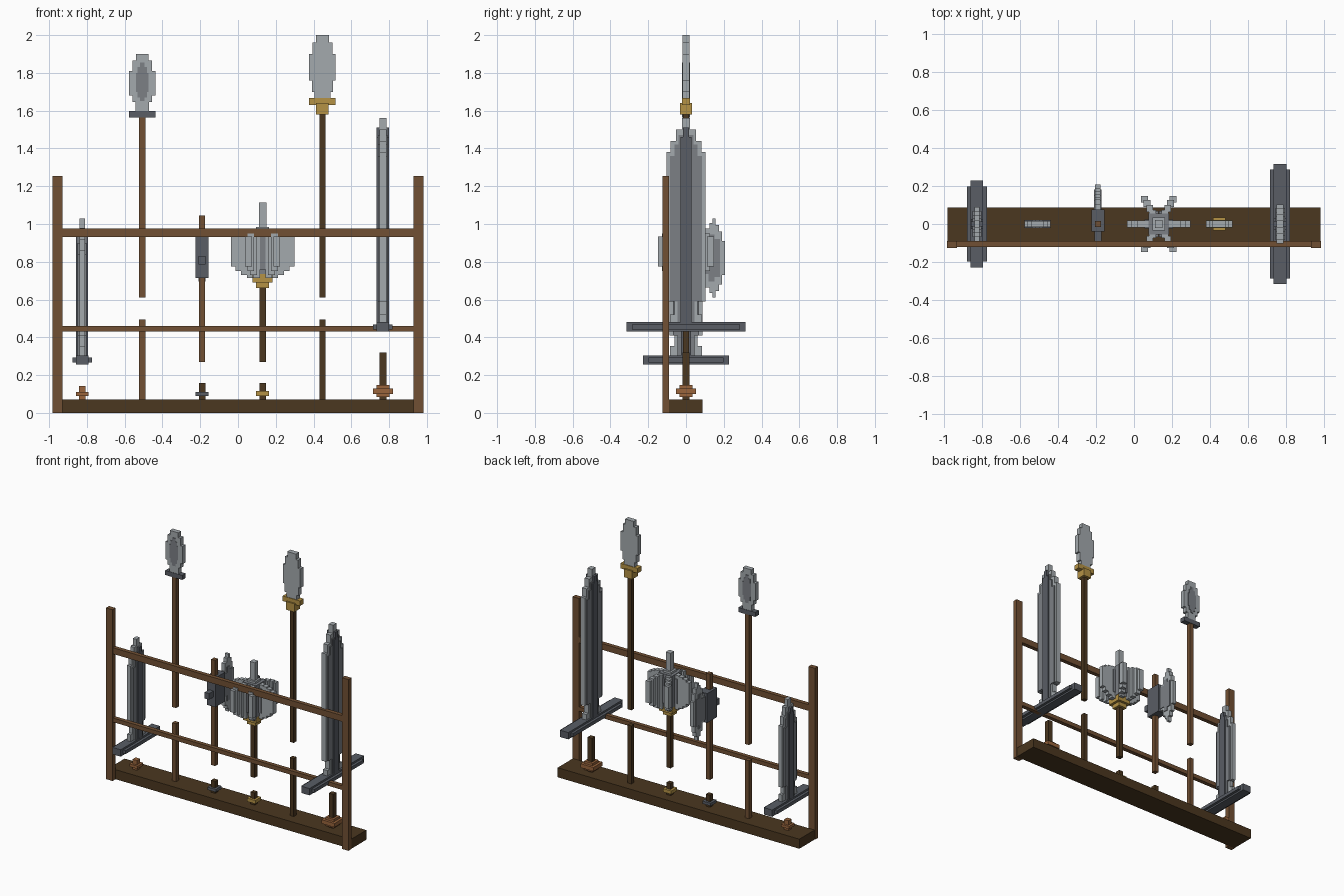
import bpy, bmesh, math
from mathutils import Vector

cube = bpy.data.objects.get("Cube")
if cube:
    bpy.data.objects.remove(cube)


def material(name, rgb):
    m = bpy.data.materials.new(name)
    m.use_nodes = True
    m.diffuse_color = (*rgb, 1)
    m.node_tree.nodes["Principled BSDF"].inputs["Base Color"].default_value = (*rgb, 1)
    return m


LIGHT = material("light_steel", (0.37, 0.40, 0.42))
MID = material("mid_steel", (0.20, 0.215, 0.235))
DARK = material("dark_steel", (0.10, 0.11, 0.13))
BROWN = material("brown_wood", (0.165, 0.08, 0.033))
DEEP = material("dark_wood", (0.07, 0.038, 0.014))
GOLD = material("gold", (0.46, 0.29, 0.06))
COPPER = material("copper", (0.32, 0.13, 0.045))


def finish(bm, name, mat):
    bmesh.ops.recalc_face_normals(bm, faces=bm.faces)
    mesh = bpy.data.meshes.new(name)
    bm.to_mesh(mesh)
    bm.free()
    mesh.materials.append(mat)
    ob = bpy.data.objects.new(name, mesh)
    bpy.context.collection.objects.link(ob)
    return ob


def box(name, mat, x, y, z):
    """Block from (min, max) pairs."""
    bm = bmesh.new()
    bmesh.ops.create_cube(bm, size=1)
    for v in bm.verts:
        v.co = Vector([(r[0] + r[1]) / 2 + c * (r[1] - r[0]) for r, c in zip((x, y, z), v.co)])
    return finish(bm, name, mat)


def post(name, mat, x, half, z, half_y=None):
    """Upright block centred on the line y = 0."""
    hy = half if half_y is None else half_y
    return box(name, mat, (x - half, x + half), (-hy, hy), z)


def stepped(name, mat, x, z, steps, half, along="x"):
    """Flat plate with a stepped, symmetric outline: steps are (half width, top)."""
    side = []
    for w, top in steps:
        side += [(w, z), (w, top)]
        z = top
    outline = side + [(-w, h) for w, h in reversed(side)]
    bm = bmesh.new()
    if along == "x":
        verts = [bm.verts.new((x + w, -half, h)) for w, h in outline]
        push = (0, 2 * half, 0)
    else:
        verts = [bm.verts.new((x - half, w, h)) for w, h in outline]
        push = (2 * half, 0, 0)
    face = bm.faces.new(verts)
    new = bmesh.ops.extrude_face_region(bm, geom=[face])["geom"]
    bmesh.ops.translate(bm, vec=push, verts=[g for g in new if isinstance(g, bmesh.types.BMVert)])
    return finish(bm, name, mat)


# Rack
box("rack_base", DEEP, (-0.98, 0.98), (-0.09, 0.087), (0, 0.07))
for side, s in (("left", 1), ("right", -1)):
    box(side + "_post", BROWN, sorted((s * 0.93, s * 0.983)), (-0.125, -0.09), (0, 1.255))
box("upper_rail", BROWN, (-0.93, 0.93), (-0.12, -0.09), (0.93, 0.975))
box("lower_rail", BROWN, (-0.93, 0.93), (-0.12, -0.09), (0.43, 0.46))


# Swords, flat sides facing left and right
def guard(name, x, z, reach):
    post(name + "_guard_bar", DARK, x, 0.033, (z, z + 0.05), reach)
    post(name + "_guard_band", DARK, x, 0.052, (z + 0.012, z + 0.037), reach - 0.03)


def pommel(name, mat, x, z, r):
    post(name + "_pommel_core", mat, x, r * 0.65, (z - r * 0.6, z + r * 0.6))
    post(name + "_pommel_band", mat, x, r, (z - r * 0.27, z + r * 0.27))


GX, SX = 0.767, -0.825
stepped("great_blade_edge", LIGHT, GX, 0.47,
        [(0.085, 0.52), (0.06, 0.59), (0.102, 1.38), (0.082, 1.44), (0.052, 1.50), (0.02, 1.56)], 0.018, "y")
stepped("great_blade_face", MID, GX, 0.47, [(0.045, 0.59), (0.085, 1.36), (0.06, 1.42), (0.04, 1.47)], 0.025, "y")
stepped("great_blade_ridge", DARK, GX, 0.44, [(0.03, 1.46), (0.015, 1.51)], 0.033, "y")
guard("great_sword", GX, 0.43, 0.315)
post("great_sword_grip", DEEP, GX, 0.018, (0.07, 0.32))
pommel("great_sword", COPPER, GX, 0.115, 0.053)

stepped("short_blade_edge", LIGHT, SX, 0.29,
        [(0.085, 0.355), (0.062, 0.41), (0.088, 0.86), (0.068, 0.92), (0.045, 0.98), (0.02, 1.03)], 0.014, "y")
stepped("short_blade_face", MID, SX, 0.29, [(0.045, 0.41), (0.068, 0.84), (0.045, 0.90), (0.03, 0.94)], 0.024, "y")
stepped("short_blade_ridge", DARK, SX, 0.26, [(0.026, 0.93), (0.014, 0.97)], 0.032, "y")
guard("short_sword", SX, 0.255, 0.228)
post("short_sword_grip", COPPER, SX, 0.018, (0.07, 0.142))
post("short_sword_pommel", COPPER, SX, 0.033, (0.09, 0.11))

# Spears, each shaft in two lengths
for name, x, wood, top in (("iron_spear", -0.507, BROWN, 1.57), ("gold_spear", 0.447, DEEP, 1.6)):
    post(name + "_lower_shaft", wood, x, 0.016, (0.07, 0.495))
    post(name + "_upper_shaft", wood, x, 0.016, (0.61, top))
post("iron_spear_collar", DARK, -0.507, 0.069, (1.565, 1.598), 0.02)
stepped("iron_spear_head", LIGHT, -0.507, 1.598,
        [(0.035, 1.645), (0.052, 1.68), (0.069, 1.81), (0.052, 1.865), (0.034, 1.90)], 0.017)
stepped("iron_spear_inlay", MID, -0.507, 1.65,
        [(0.013, 1.67), (0.026, 1.70), (0.034, 1.80), (0.026, 1.83), (0.013, 1.855)], 0.021)
post("gold_spear_collar", GOLD, 0.447, 0.07, (1.63, 1.667), 0.022)
post("gold_spear_socket", GOLD, 0.447, 0.033, (1.58, 1.64), 0.033)
stepped("gold_spear_head", LIGHT, 0.447, 1.667,
        [(0.042, 1.70), (0.056, 1.76), (0.07, 1.90), (0.053, 1.96), (0.035, 2.0)], 0.018)

# Axe, blade pointing backwards
AX = -0.19
post("axe_shaft", BROWN, AX, 0.016, (0.27, 1.045))
post("axe_butt", DEEP, AX, 0.017, (0.07, 0.158))
post("axe_butt_band", DARK, AX, 0.034, (0.09, 0.11))
box("axe_head", DARK, (AX - 0.034, AX + 0.034), (-0.04, 0.075), (0.715, 0.93))
box("axe_back_spike", DARK, (AX - 0.018, AX + 0.018), (-0.09, -0.04), (0.785, 0.83))
EDGE = [(0.075, 0.10, 0.10), (0.10, 0.125, 0.155), (0.125, 0.14, 0.185), (0.14, 0.157, 0.21),
        (0.157, 0.174, 0.175), (0.174, 0.19, 0.14), (0.19, 0.207, 0.09)]
for i, (y0, y1, h) in enumerate(EDGE):
    box(f"axe_blade_{i + 1}", LIGHT, (AX - 0.014, AX + 0.014), (y0, y1), (0.82 - h, 0.82 + h))
stepped_face = [(0.07, 0.12, 0.085), (0.12, 0.15, 0.125), (0.15, 0.18, 0.1)]
for i, (y0, y1, h) in enumerate(stepped_face):
    box(f"axe_blade_face_{i + 1}", MID, (AX - 0.019, AX + 0.019), (y0, y1), (0.82 - h, 0.82 + h))

# Mace with six flanges
MX = 0.13
post("mace_shaft", DEEP, MX, 0.017, (0.27, 0.67))
post("mace_butt", DEEP, MX, 0.017, (0.07, 0.158))
post("mace_butt_band", GOLD, MX, 0.034, (0.09, 0.115))
post("mace_socket", GOLD, MX, 0.034, (0.66, 0.69))
post("mace_collar", GOLD, MX, 0.052, (0.69, 0.735))
post("mace_core", MID, MX, 0.055, (0.735, 0.97))
post("mace_spike", LIGHT, MX, 0.02, (0.97, 1.115))
post("mace_cap", LIGHT, MX, 0.034, (0.96, 0.985))
RINGS = [(0.065, 0.715, 0.965), (0.095, 0.73, 0.96), (0.125, 0.75, 0.95), (0.15, 0.775, 0.935)]
for k in range(6):
    a = math.radians(60 * k)
    for i, (r, z0, z1) in enumerate(RINGS):
        x, y = MX + r * math.cos(a), r * math.sin(a)
        box(f"mace_flange_{k + 1}_{i + 1}", LIGHT, (x - 0.018, x + 0.018), (y - 0.018, y + 0.018), (z0, z1))
    # Darker rib near the root of each flange
    x, y = MX + 0.05 * math.cos(a), 0.05 * math.sin(a)
    box(f"mace_rib_{k + 1}", MID, (x - 0.024, x + 0.024), (y - 0.024, y + 0.024), (0.76, 0.94))
